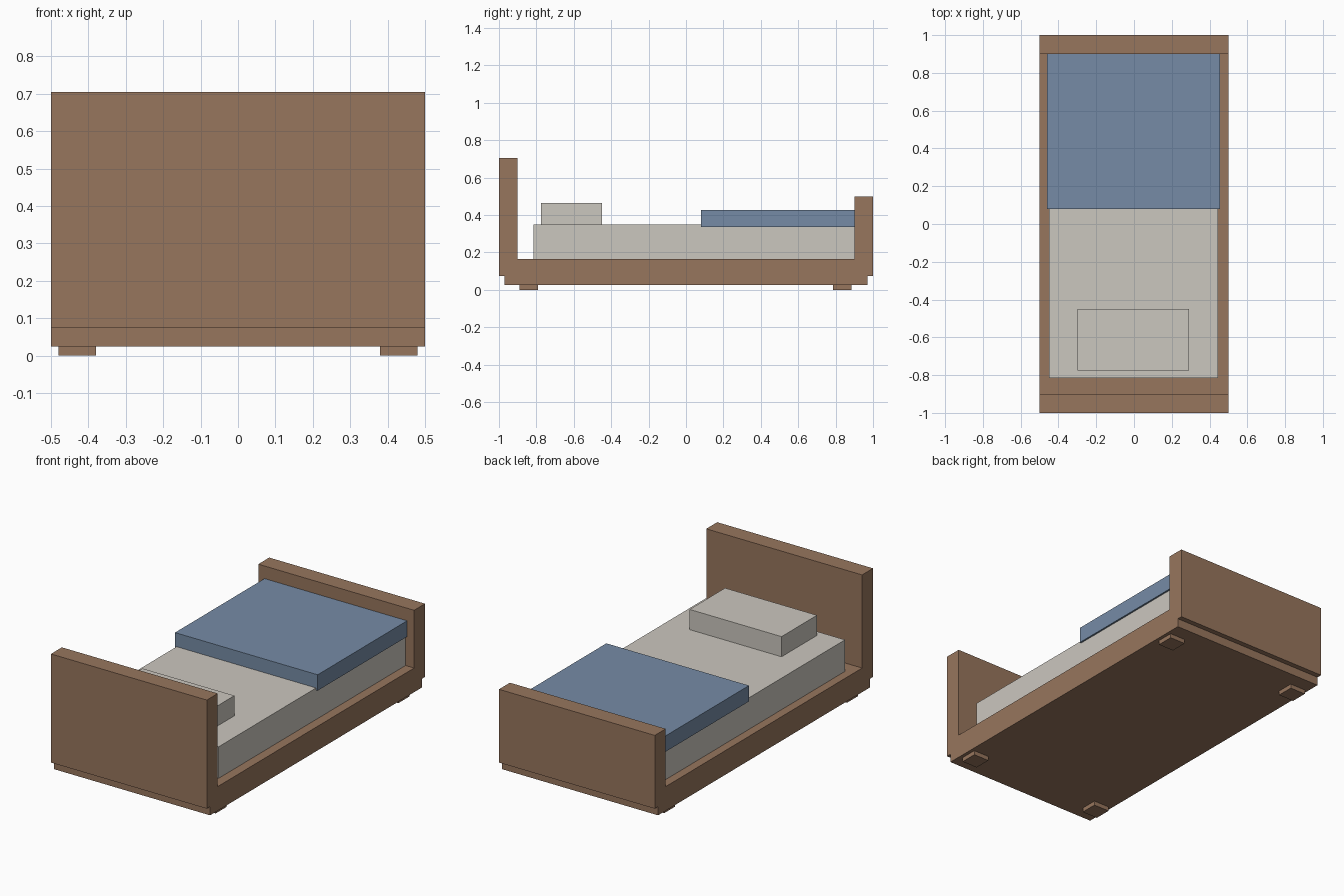
import bpy
import bmesh

# Remove the default cube
cube = bpy.data.objects.get("Cube")
if cube:
    bpy.data.objects.remove(cube, do_unlink=True)


def make_material(name, rgb):
    mat = bpy.data.materials.new(name)
    mat.use_nodes = True
    color = (*rgb, 1.0)
    mat.diffuse_color = color
    mat.node_tree.nodes["Principled BSDF"].inputs["Base Color"].default_value = color
    return mat


wood = make_material("brown wood", (0.31, 0.18, 0.11))
linen = make_material("off white linen", (0.60, 0.57, 0.52))
wool = make_material("blue wool", (0.18, 0.26, 0.38))


def extrude_profile(name, profile, x_min, x_max, mat):
    """Extrude a closed (y, z) outline along x."""
    bm = bmesh.new()
    face = bm.faces.new([bm.verts.new((x_min, y, z)) for y, z in profile])
    result = bmesh.ops.extrude_face_region(bm, geom=[face])
    verts = [v for v in result["geom"] if isinstance(v, bmesh.types.BMVert)]
    bmesh.ops.translate(bm, verts=verts, vec=(x_max - x_min, 0, 0))
    bmesh.ops.recalc_face_normals(bm, faces=bm.faces)
    mesh = bpy.data.meshes.new(name)
    bm.to_mesh(mesh)
    bm.free()
    mesh.materials.append(mat)
    obj = bpy.data.objects.new(name, mesh)
    bpy.context.collection.objects.link(obj)
    return obj


def box(name, x, y, z, mat):
    outline = [(y[0], z[0]), (y[1], z[0]), (y[1], z[1]), (y[0], z[1])]
    return extrude_profile(name, outline, x[0], x[1], mat)


# Frame: headboard, base and footboard in one outline
base_low, base_top, board_low = 0.025, 0.165, 0.075
frame_outline = [
    (-0.97, base_low), (0.97, base_low), (0.97, board_low), (1, board_low),
    (1, 0.5), (0.9, 0.5), (0.9, base_top), (-0.9, base_top),
    (-0.9, 0.705), (-1, 0.705), (-1, board_low), (-0.97, board_low),
]
extrude_profile("bed_frame", frame_outline, -0.5, 0.5, wood)

# Four low feet
for end, y in (("front", -0.84), ("back", 0.835)):
    for side, x in (("left", 0.43), ("right", -0.43)):
        box(f"{end}_{side}_foot", (x - 0.05, x + 0.05), (y - 0.05, y + 0.05),
            (0, base_low), wood)

# Bedding
box("mattress", (-0.45, 0.445), (-0.815, 0.9), (base_top, 0.348), linen)
box("pillow", (-0.298, 0.292), (-0.775, -0.45), (0.348, 0.465), linen)
box("blanket", (-0.46, 0.455), (0.08, 0.9), (0.335, 0.427), wool)
